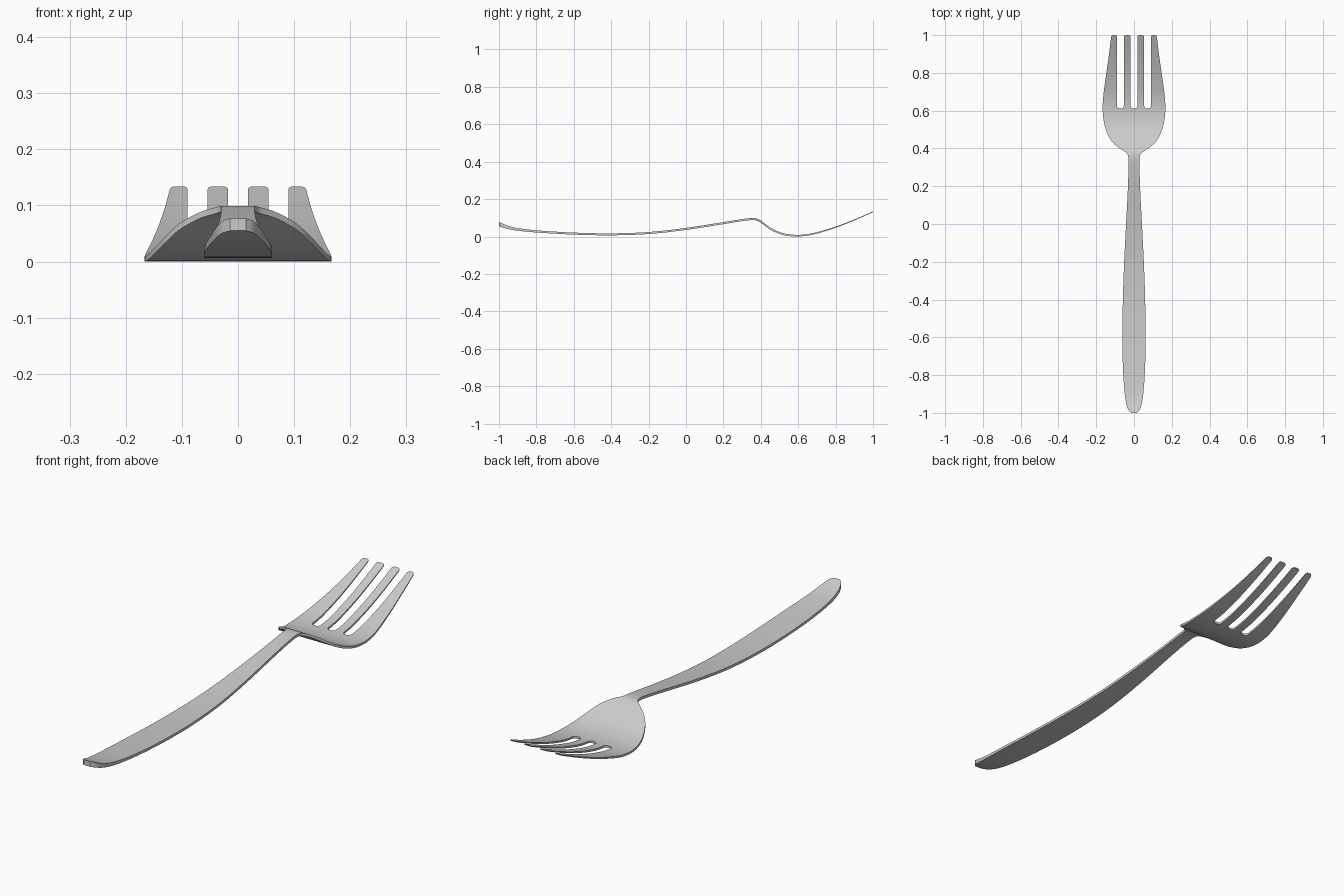
import bpy, bmesh, math

if "Cube" in bpy.data.objects:
    bpy.data.objects.remove(bpy.data.objects["Cube"])

# Side profile of the upper surface (y, z), half width (y, x) and thickness (y, t)
HEIGHT = [(-1, .078), (-.95, .058), (-.9, .046), (-.8, .034), (-.6, .022), (-.4, .018),
          (-.2, .025), (0, .047), (.2, .078), (.3, .094), (.36, .1), (.39, .092), (.42, .071),
          (.45, .049), (.5, .025), (.55, .013), (.6, .01), (.65, .014), (.7, .024),
          (.8, .054), (.9, .092), (1, .135)]
WIDTH = [(-1, .014), (-.99, .026), (-.97, .036), (-.93, .045), (-.87, .052), (-.75, .059),
         (-.6, .061), (-.4, .059), (-.2, .052), (0, .042), (.2, .032), (.32, .029),
         (.36, .031), (.375, .039), (.39, .06), (.42, .101), (.45, .126), (.5, .149),
         (.55, .161), (.6, .166), (.65, .165), (.7, .16), (.8, .146), (.9, .132), (1, .12)]
THICK = [(-1, .022), (-.9, .014), (-.7, .011), (.3, .011), (.45, .011), (.6, .009), (1, .004)]

SLOT_Y, ROOT_R, TIP_R = .612, .014, .011
SLOTS = [-.072, 0, .072]
SLOT_HALF = .018


def curve(pts, y):
    """Smooth interpolation through the points."""
    i = 0
    while i < len(pts) - 2 and y > pts[i + 1][0]:
        i += 1

    def slope(k):
        a, b = pts[max(k - 1, 0)], pts[min(k + 1, len(pts) - 1)]
        return (b[1] - a[1]) / (b[0] - a[0])
    (y0, v0), (y1, v1) = pts[i], pts[i + 1]
    h = y1 - y0
    t = (y - y0) / h
    return ((2 * t**3 - 3 * t**2 + 1) * v0 + (t**3 - 2 * t**2 + t) * h * slope(i)
            + (3 * t**2 - 2 * t**3) * v1 + (t**3 - t**2) * h * slope(i + 1))


def inset(d, r):
    """How far a rounded corner pulls in at distance d from the end."""
    return r - math.sqrt(max(0, r * r - (r - d)**2)) if d < r else 0


def columns(y):
    """The eight x positions that bound the tines and slots at this y."""
    w = curve(WIDTH, max(y, SLOT_Y))
    fillet = inset(max(y - SLOT_Y, 0), ROOT_R)
    tip = .9 * inset(1 - y, TIP_R)
    half = SLOT_HALF - fillet + tip
    xs = [-w + tip]
    for c in SLOTS:
        xs += [c - half, c + half]
    xs.append(w - tip)
    if y < SLOT_Y:
        k = curve(WIDTH, y) / w
        xs = [x * k for x in xs]
    return xs


def spread(a, b, n):
    return [a + (b - a) * i / n for i in range(n)]


# Rows are denser at the rounded ends, the shoulders and the slot roots
rows = (spread(-1, -.96, 8) + spread(-.96, -.86, 6) + spread(-.86, .3, 30)
        + spread(.3, .36, 4) + spread(.36, .48, 20) + spread(.48, SLOT_Y, 10)
        + [SLOT_Y + ROOT_R * (1 - math.cos(math.pi / 2 * i / 5)) for i in range(5)]
        + spread(SLOT_Y + ROOT_R, 1 - TIP_R, 20)
        + [1 - TIP_R * (1 - math.sin(math.pi / 2 * i / 5)) for i in range(6)])

# Upper surface
bm = bmesh.new()
grid = [[bm.verts.new((x, y, curve(HEIGHT, y))) for x in columns(y)] for y in rows]
for r in range(len(rows) - 1):
    for c in range(7):
        if rows[r] < SLOT_Y - 1e-6 or c % 2 == 0:
            bm.faces.new((grid[r][c], grid[r][c + 1], grid[r + 1][c + 1], grid[r + 1][c]))

# Lower surface and edge walls
res = bmesh.ops.extrude_face_region(bm, geom=bm.faces[:], use_keep_orig=True)
for v in res["geom"]:
    if isinstance(v, bmesh.types.BMVert):
        v.co.z -= curve(THICK, v.co.y)
bmesh.ops.recalc_face_normals(bm, faces=bm.faces[:])

mesh = bpy.data.meshes.new("fork")
bm.to_mesh(mesh)
bm.free()
low = min(v.co.z for v in mesh.vertices)
for v in mesh.vertices:
    v.co.z -= low

# Brushed steel
steel = bpy.data.materials.new("steel grey")
steel.diffuse_color = (.6, .6, .6, 1)
steel.use_nodes = True
steel.node_tree.nodes["Principled BSDF"].inputs["Base Color"].default_value = steel.diffuse_color
mesh.materials.append(steel)

fork = bpy.data.objects.new("fork", mesh)
bpy.context.collection.objects.link(fork)
bpy.context.view_layer.objects.active = fork
fork.select_set(True)
bpy.ops.object.shade_smooth_by_angle(angle=math.radians(35))
